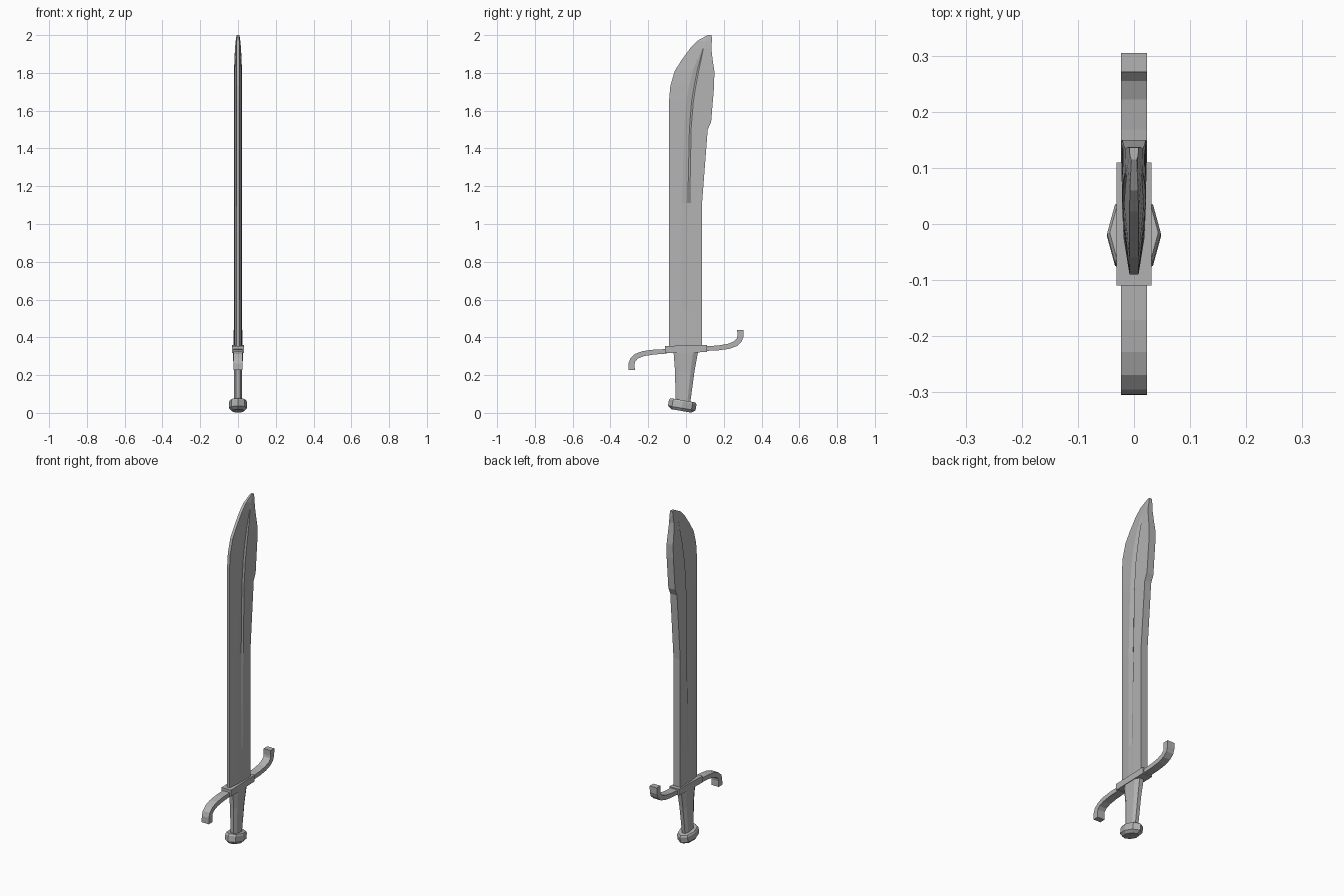
import bpy, bmesh, math
from mathutils import Vector, Matrix

if "Cube" in bpy.data.objects:
    bpy.data.objects.remove(bpy.data.objects["Cube"])

steel = bpy.data.materials.new("steel grey")
steel.diffuse_color = (0.45, 0.45, 0.45, 1)
steel.use_nodes = True
steel.node_tree.nodes["Principled BSDF"].inputs["Base Color"].default_value = steel.diffuse_color


def loft(name, rings):
    """Closed solid through rings of equal point count, flat shaded."""
    bm = bmesh.new()
    loops = [[bm.verts.new(p) for p in ring] for ring in rings]
    n = len(loops[0])
    for a, b in zip(loops, loops[1:]):
        for i in range(n):
            j = (i + 1) % n
            bm.faces.new((a[i], a[j], b[j], b[i]))
    bm.faces.new(loops[0][::-1])
    bm.faces.new(loops[-1])
    bmesh.ops.recalc_face_normals(bm, faces=bm.faces)
    me = bpy.data.meshes.new(name)
    bm.to_mesh(me)
    bm.free()
    me.materials.append(steel)
    ob = bpy.data.objects.new(name, me)
    bpy.context.collection.objects.link(ob)
    return ob


# Blade: z, edge y, groove start y, groove end y, spine y, half thickness, groove depth
stations = [
    (0.34, -.090, -.025, .012, .085, .022, .000),
    (0.55, -.090, -.025, .014, .085, .022, .001),
    (1.11, -.090, -.022, .020, .085, .022, .006),
    (1.50, -.090, -.010, .027, .115, .022, .007),
    (1.54, -.090, -.007, .030, .133, .022, .007),
    (1.65, -.090, .002, .039, .142, .022, .007),
    (1.73, -.083, .016, .052, .149, .022, .007),
    (1.81, -.060, .035, .067, .150, .021, .006),
    (1.87, -.022, .058, .080, .141, .019, .004),
    (1.93, .022, .086, .092, .134, .016, .000),
    (1.97, .060, .098, .104, .137, .012, .000),
    (2.00, .115, .121, .125, .136, .008, .000),
]
rings = []
for z, edge, g1, g2, spine, t, d in stations:
    mid = g1 + 0.75 * (g2 - g1)
    half = [(min(.008, t * .6), edge), (t * .85, g1), (t * .9 - d, mid),
            (t * .94, g2), (t, spine)]
    rings.append([(x, y, z) for x, y in half] + [(-x, y, z) for x, y in half[::-1]])
loft("blade", rings)

# Guard block
block = [(-.11, .316), (.11, .322), (.11, .360), (-.11, .354)]
loft("guard_block", [[(x, y, z) for y, z in block] for x in (-.031, .031)])

# Guard arms: one curve up, its half-turn copy curves down
path = [(.10, .340), (.17, .344), (.225, .352), (.262, .366), (.282, .385), (.288, .405), (.288, .440)]
for name, s in (("guard_arm_up", 1), ("guard_arm_down", -1)):
    pts = [Vector(p) for p in path]
    rings = []
    for i, p in enumerate(pts):
        d = (pts[min(i + 1, len(pts) - 1)] - pts[max(i - 1, 0)]).normalized()
        side = Vector((-d.y, d.x)) * (.012 + .005 * i / 6)
        rings.append([(x, s * q.x, .333 + s * (q.y - .333))
                      for x, q in ((-.023, p + side), (.023, p + side),
                                   (.023, p - side), (-.023, p - side))])
    loft(name, rings)

# Grip: bevelled eight-sided section; z, y min, y max, half width
rings = []
for z, y0, y1, w in [(.05, -.055, .022, .020), (.22, -.058, .045, .022), (.325, -.066, .064, .028)]:
    c = (y1 - y0) * .2
    half = [(w * .5, y0), (w, y0 + c), (w, y1 - c), (w * .5, y1)]
    rings.append([(x, y, z) for x, y in half] + [(-x, y, z) for x, y in half[::-1]])
loft("grip", rings)

# Pommel: tilted, stretched octagon with chamfered underside
tilt = Matrix.Translation((0, -.020, .040)) @ Matrix.Rotation(-.17, 4, 'X')
rings = []
for z, r in [(-.030, .72), (-.015, 1.0), (.018, 1.0), (.027, .9)]:
    rings.append([tilt @ Vector((.048 * r * math.cos(a), .074 * r * math.sin(a), z))
                  for a in (i * math.pi / 4 for i in range(8))])
loft("pommel", rings)
